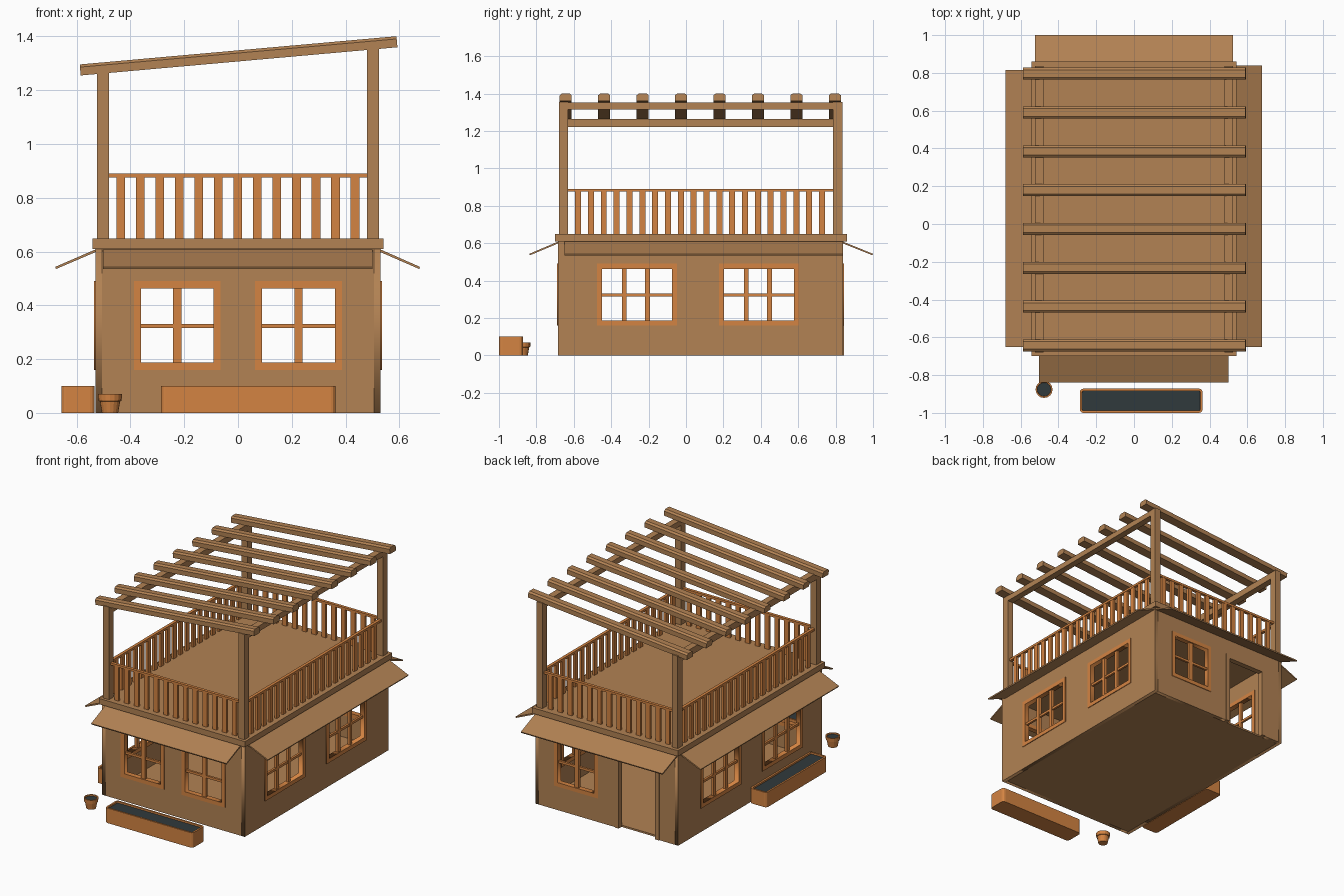
import bpy, bmesh, math
from mathutils import Matrix, Vector

if "Cube" in bpy.data.objects:
    bpy.data.objects.remove(bpy.data.objects["Cube"])


def material(name, rgb):
    m = bpy.data.materials.new(name)
    m.diffuse_color = (*rgb, 1)
    m.use_nodes = True
    m.node_tree.nodes["Principled BSDF"].inputs["Base Color"].default_value = m.diffuse_color
    return m


BROWN = material("brown_timber", (0.445, 0.223, 0.087))
ORANGE = material("orange_timber", (0.658, 0.231, 0.055))
SOIL = material("dark_soil", (0.030, 0.042, 0.046))


def add_object(name, mesh, *mats):
    ob = bpy.data.objects.new(name, mesh)
    bpy.context.collection.objects.link(ob)
    for m in mats:
        mesh.materials.append(m)
    return ob


def from_bmesh(name, bm, *mats):
    bmesh.ops.recalc_face_normals(bm, faces=bm.faces)
    me = bpy.data.meshes.new(name)
    bm.to_mesh(me)
    bm.free()
    return add_object(name, me, *mats)


def boxes(name, spans, mat):
    """One object out of boxes given as (x0, x1, y0, y1, z0, z1)."""
    bm = bmesh.new()
    for x0, x1, y0, y1, z0, z1 in spans:
        m = Matrix.Translation(((x0 + x1) / 2, (y0 + y1) / 2, (z0 + z1) / 2))
        bmesh.ops.create_cube(bm, size=1, matrix=m @ Matrix.Diagonal((x1 - x0, y1 - y0, z1 - z0, 1)))
    return from_bmesh(name, bm, mat)


def prism(name, profile, place, a, b, mat):
    """Extrude a 2D profile from a to b; place(u, v, w) gives the 3D point."""
    bm = bmesh.new()
    rings = [[bm.verts.new(place(u, v, w)) for u, v in profile] for w in (a, b)]
    n = len(profile)
    for r in rings:
        bm.faces.new(r)
    for i in range(n):
        j = (i + 1) % n
        bm.faces.new((rings[0][i], rings[0][j], rings[1][j], rings[1][i]))
    return from_bmesh(name, bm, mat)


# (u, v, w) = (along wall, up, through wall)
FRONT = Matrix(((1, 0, 0, 0), (0, 0, 1, 0), (0, 1, 0, 0), (0, 0, 0, 1)))
SIDE = Matrix(((0, 0, 1, 0), (1, 0, 0, 0), (0, 1, 0, 0), (0, 0, 0, 1)))


def rect(u0, u1, v0, v1):
    return [(u0, v0), (u1, v0), (u1, v1), (u0, v1)]


def panel(name, loops, w, depth, orient, mat):
    """Flat panel: the first loop is the outline, the others are holes."""
    cu = bpy.data.curves.new(name, 'CURVE')
    cu.dimensions, cu.fill_mode, cu.extrude = '2D', 'BOTH', depth / 2
    for pts in loops:
        sp = cu.splines.new('POLY')
        sp.points.add(len(pts) - 1)
        for p, (u, v) in zip(sp.points, pts):
            p.co = (u, v, 0, 1)
        sp.use_cyclic_u = True
    tmp = bpy.data.objects.new(name + "_outline", cu)
    bpy.context.collection.objects.link(tmp)
    dg = bpy.context.evaluated_depsgraph_get()
    me = bpy.data.meshes.new_from_object(tmp.evaluated_get(dg))
    bpy.data.objects.remove(tmp)
    bm = bmesh.new()
    bm.from_mesh(me)
    bmesh.ops.remove_doubles(bm, verts=bm.verts, dist=1e-5)
    bm.transform(orient @ Matrix.Translation((0, 0, w)))
    me.materials.clear()
    return from_bmesh(name, bm, mat)


def window(name, u0, u1, w, orient, bars, bar_w):
    v0, v1, f = 0.16, 0.49, 0.027
    panel(name + "_frame", [rect(u0, u1, v0, v1), rect(u0 + f, u1 - f, v0 + f, v1 - f)],
          w, 0.035, orient, ORANGE)
    c, d = (u0 + u1) / 2, 0.009
    spans = [(u0 + f, u1 - f, 0.315, 0.331, w - d * .8, w + d * .8)]
    spans += [(c + b - bar_w / 2, c + b + bar_w / 2, v0 + f, v1 - f, w - d, w + d) for b in bars]
    ob = boxes(name + "_bars", spans, ORANGE)
    ob.data.transform(orient)
    if orient.determinant() < 0:
        ob.data.flip_normals()


def hole(u0, u1):
    return rect(u0 + 0.01, u1 - 0.01, 0.17, 0.48)


# House walls with window openings
T = 0.025
side_wins = [(-0.476, -0.048), (0.176, 0.604)]
front_wins = [(-0.387, -0.065), (0.063, 0.387)]
YF, YB = -0.685 + T / 2, 0.84 - T / 2
for nm, s in (("left", -1), ("right", 1)):
    w = s * (0.53 - T / 2)
    panel(nm + "_wall", [rect(-0.685, 0.84, 0, 0.61)] + [hole(*u) for u in side_wins], w, T, SIDE, BROWN)
    for i, u in enumerate(side_wins):
        window(f"{nm}_window_{i}", *u, w, SIDE, (-0.068, 0.056), 0.025)
panel("front_wall", [rect(-0.505, 0.505, 0, 0.61)] + [hole(*u) for u in front_wins], YF, T, FRONT, BROWN)
for i, u in enumerate(front_wins):
    window(f"front_window_{i}", *u, YF, FRONT, (0,), 0.03)

# Back wall with doorway and window
D0, D1, DH = -0.39, -0.065, 0.49
back = [(-0.505, 0), (D0, 0), (D0, DH), (D1, DH), (D1, 0), (0.505, 0), (0.505, 0.61), (-0.505, 0.61)]
panel("back_wall", [back, hole(*front_wins[1])], YB, T, FRONT, BROWN)
window("back_window", *front_wins[1], YB, FRONT, (0,), 0.03)
y0, y1 = YB - 0.018, YB + 0.018
boxes("door_frame", [(D0, D0 + 0.027, y0, y1, 0, DH), (D1 - 0.027, D1, y0, y1, 0, DH),
                     (D0 + 0.027, D1 - 0.027, y0, y1, DH - 0.025, DH)], BROWN)

# Floor and roof deck
boxes("floor", [(-0.505, 0.505, -0.66, 0.815, 0, 0.012)], BROWN)
boxes("roof_deck", [(-0.542, 0.542, -0.70, 0.86, 0.61, 0.648)], BROWN)

# Sloping awnings on all four sides
def awning(name, edge, out, place, a, b):
    s = math.copysign(1, out - edge)
    prof = [(edge, 0.61), (out, 0.543), (out - s * 0.003, 0.535), (edge, 0.60)]
    prism(name, prof, place, a, b, BROWN)

along_x = lambda u, v, w: (w, u, v)
along_y = lambda u, v, w: (u, w, v)
awning("front_awning", -0.68, -0.838, along_x, -0.503, 0.5)
awning("back_awning", 0.835, 1.0, along_x, -0.525, 0.525)
awning("left_awning", -0.525, -0.68, along_y, -0.65, 0.815)
awning("right_awning", 0.525, 0.677, along_y, -0.65, 0.84)

# Pergola posts and the two long beams
P0, P1 = 0.48, 0.524
for ny, ya, yb in (("front", -0.68, -0.632), ("back", 0.787, 0.836)):
    boxes(ny + "_left_post", [(-P1, -P0, ya, yb, 0.64, 1.268)], BROWN)
    boxes(ny + "_right_post", [(P0, P1, ya, yb, 0.64, 1.354)], BROWN)
boxes("low_beam", [(-P1, -P0, -0.632, 0.787, 1.22, 1.264)], BROWN)
boxes("high_beam", [(P0, P1, -0.632, 0.787, 1.315, 1.352)], BROWN)

# Sloping rafters with chamfered tops
prof = [(-0.032, 0), (0.032, 0), (0.032, 0.031), (0.020, 0.041), (-0.020, 0.041), (-0.032, 0.031)]
for i in range(8):
    yc = -0.643 + i * (0.796 + 0.643) / 7
    prism(f"rafter_{i}", prof,
          lambda u, v, w: (w - 0.089 * v, yc + u, 1.307 + 0.089 * w + v), -0.585, 0.593, BROWN)

# Balcony railings
R0, R1 = 0.492, 0.512
for nm, ya, yb in (("front", -0.666, -0.646), ("back", 0.801, 0.821)):
    xs = [-0.436 + i * 0.0726 for i in range(13)]
    boxes(nm + "_railing", [(-P0, P0, ya, yb, 0.875, 0.89)]
          + [(x - 0.016, x + 0.016, ya + .002, yb - .002, 0.645, 0.876) for x in xs], ORANGE)
for nm, xa, xb in (("left", -R1, -R0), ("right", R0, R1)):
    ys = [-0.577 + i * 1.304 / 19 for i in range(20)]
    boxes(nm + "_railing", [(xa, xb, -0.632, 0.787, 0.875, 0.89)]
          + [(xa + .002, xb - .002, y - 0.016, y + 0.016, 0.645, 0.876) for y in ys], ORANGE)

# Planter boxes with rounded corners and soil
def planter(name, x0, x1, y0, y1):
    ob = boxes(name, [(x0, x1, y0, y1, 0, 0.1)], ORANGE)
    ob.data.materials.append(SOIL)
    bm = bmesh.new()
    bm.from_mesh(ob.data)
    upright = [e for e in bm.edges if abs(e.verts[0].co.z - e.verts[1].co.z) > 0.05]
    bmesh.ops.bevel(bm, geom=upright, offset=0.018, segments=3, affect='EDGES', profile=0.5)
    top = max(bm.faces, key=lambda f: f.calc_center_median().z)
    bmesh.ops.inset_region(bm, faces=[top], thickness=0.012)
    bmesh.ops.inset_region(bm, faces=[top], thickness=0.001)
    bmesh.ops.translate(bm, verts=top.verts, vec=(0, 0, -0.01))
    top.material_index = 1
    bm.to_mesh(ob.data)
    bm.free()

planter("front_planter", -0.287, 0.363, -1.0, -0.872)
planter("left_planter", -0.657, -0.533, -0.56, 0.085)

# Round flower pot with rim and soil
bm = bmesh.new()
rings = []
for r, z in [(0.03, 0), (0.038, 0.043), (0.043, 0.045), (0.045, 0.07), (0.037, 0.07), (0.036, 0.062)]:
    rings.append([bm.verts.new((-0.476 + r * math.cos(a), -0.876 + r * math.sin(a), z))
                  for a in (math.tau * k / 16 for k in range(16))])
for lo, hi in zip(rings, rings[1:]):
    for k in range(16):
        bm.faces.new((lo[k], lo[(k + 1) % 16], hi[(k + 1) % 16], hi[k]))
bm.faces.new(rings[0])
bm.faces.new(rings[-1]).material_index = 1
from_bmesh("flower_pot", bm, ORANGE, SOIL)
